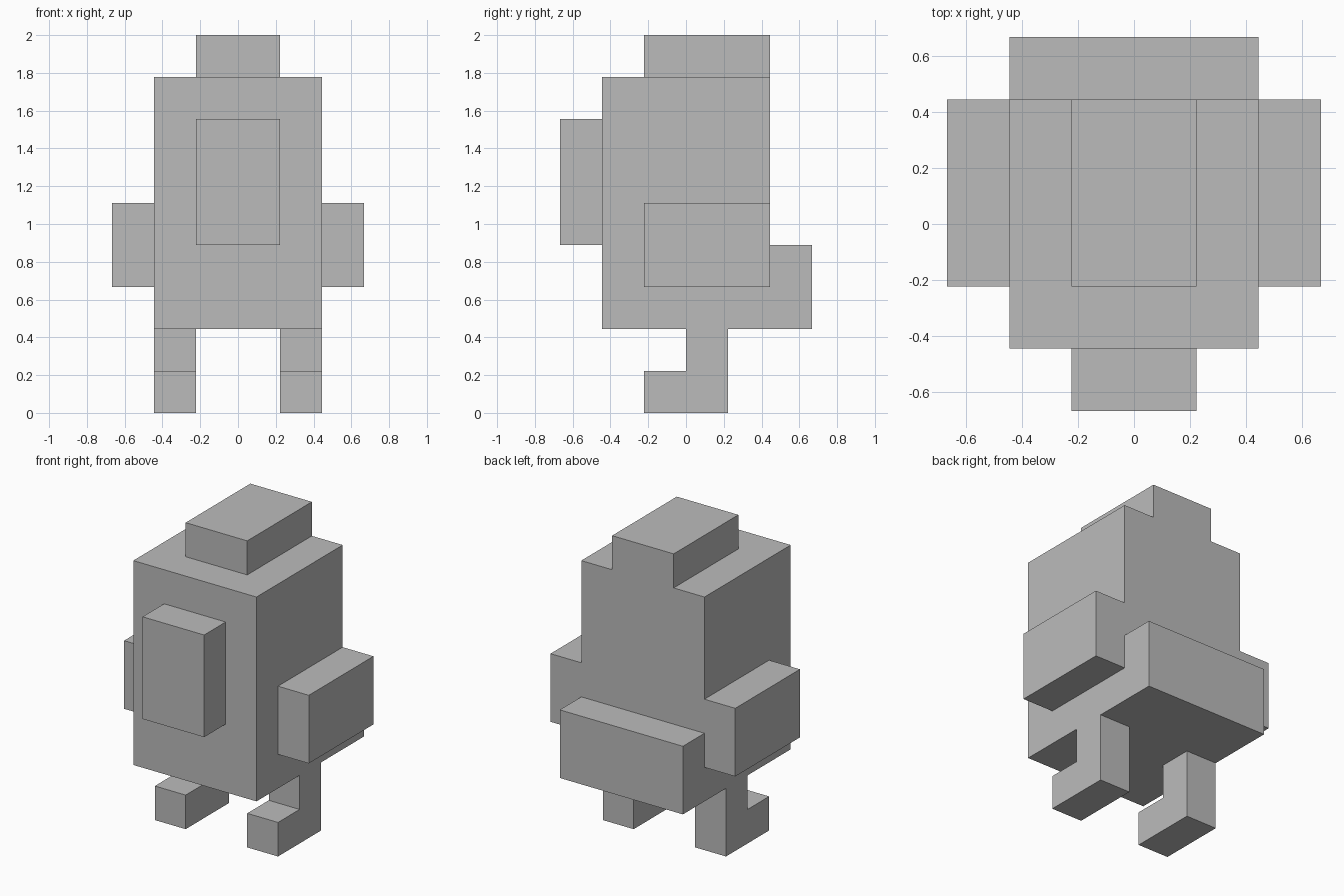
import bpy, bmesh, math
from mathutils import Vector

if "Cube" in bpy.data.objects:
    bpy.data.objects.remove(bpy.data.objects["Cube"])

UNIT = 2 / 9  # the figure is nine blocks tall

grey = bpy.data.materials.new("plain grey")
grey.diffuse_color = (0.5, 0.5, 0.5, 1)
grey.use_nodes = True
grey.node_tree.nodes["Principled BSDF"].inputs["Base Color"].default_value = grey.diffuse_color

# Each part is a list of blocks: (low corner, high corner) in block units
parts = {
    "body": [((-2, -2, 2), (2, 2, 8))],
    "head_top": [((-1, -1, 8), (1, 2, 9))],
    "front_plate": [((-1, -3, 4), (1, -2, 7))],
    "back_block": [((-2, 2, 2), (2, 3, 4))],
}
for side, x in (("left", -2), ("right", 1)):
    # leg with a foot pointing forward
    parts[side + "_leg"] = [((x, 0, 0), (x + 1, 1, 2)),
                            ((x, -1, 0), (x + 1, 0, 1))]
for side, x in (("left", -3), ("right", 2)):
    parts[side + "_arm"] = [((x, -1, 3), (x + 1, 2, 5))]


def cells(blocks):
    """Unit cells filled by a list of blocks."""
    return {(x, y, z) for lo, hi in blocks
            for x in range(lo[0], hi[0])
            for y in range(lo[1], hi[1])
            for z in range(lo[2], hi[2])}


solid = set().union(*(cells(b) for b in parts.values()))


def build(name, blocks):
    """Outer skin of a part, left open where it joins another part."""
    bm = bmesh.new()
    for cell in cells(blocks):
        centre = Vector(cell) + Vector((0.5, 0.5, 0.5))
        for axis in range(3):
            for sign in (-1, 1):
                step = Vector((0, 0, 0))
                step[axis] = sign
                if tuple(int(c) for c in Vector(cell) + step) in solid:
                    continue
                u, v = Vector((0, 0, 0)), Vector((0, 0, 0))
                u[(axis + 1) % 3] = 0.5
                v[(axis + 2) % 3] = 0.5 * sign
                mid = centre + step * 0.5
                corners = (mid - u - v, mid + u - v, mid + u + v, mid - u + v)
                bm.faces.new([bm.verts.new(c * UNIT) for c in corners])
    bmesh.ops.remove_doubles(bm, verts=bm.verts, dist=0.001)
    # merge the flat cells into large faces
    bmesh.ops.dissolve_limit(bm, angle_limit=math.radians(1),
                             verts=bm.verts, edges=bm.edges)
    mesh = bpy.data.meshes.new(name)
    bm.to_mesh(mesh)
    bm.free()
    mesh.materials.append(grey)
    obj = bpy.data.objects.new(name, mesh)
    bpy.context.collection.objects.link(obj)


for name, blocks in parts.items():
    build(name, blocks)
